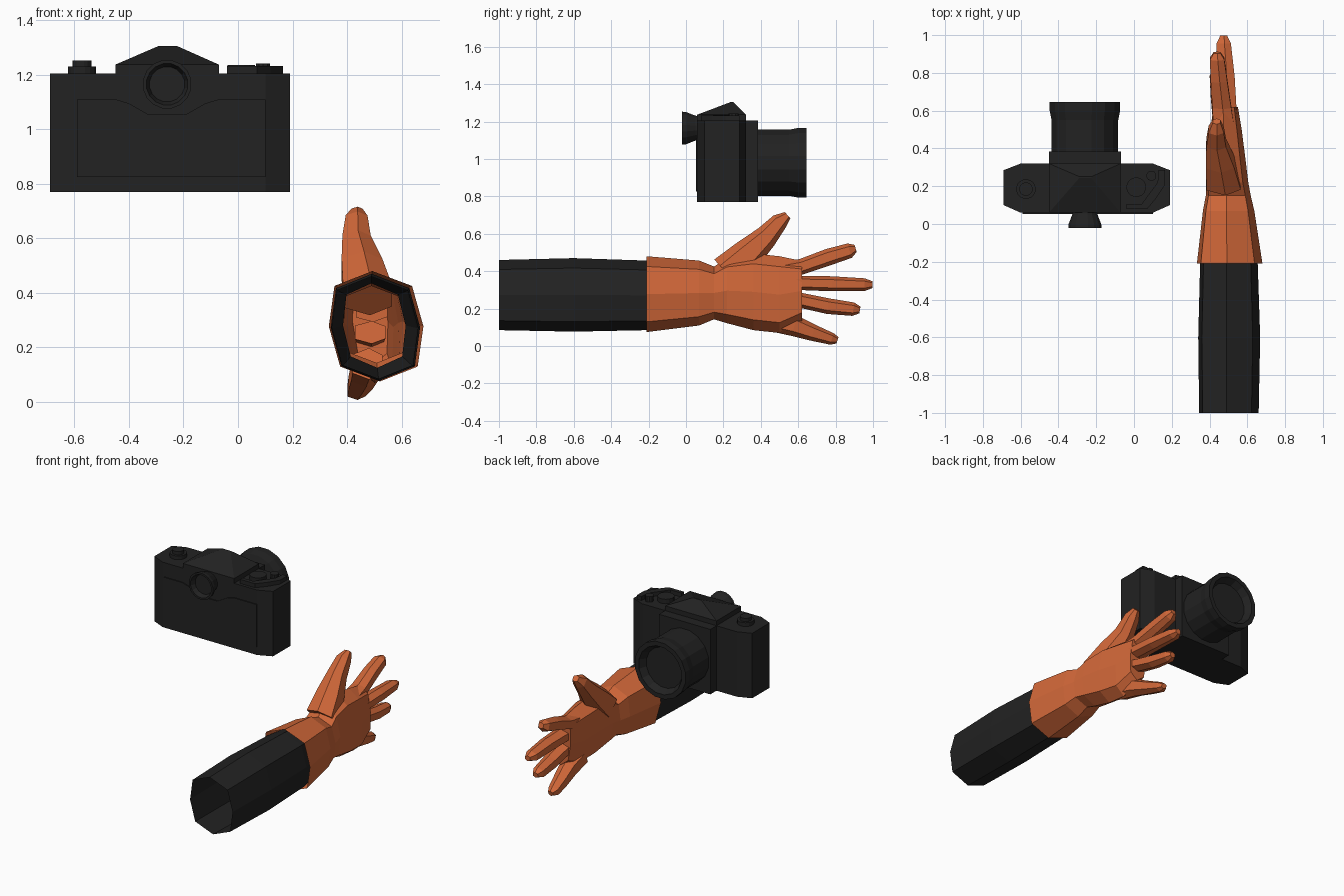
import bpy, bmesh, math
from mathutils import Vector


def material(name, rgb):
    m = bpy.data.materials.new(name)
    m.diffuse_color = (*rgb, 1)
    return m


BLACK = material("soft black", (0.016, 0.016, 0.016))
ORANGE = material("glove orange", (0.63, 0.135, 0.04))


def loft(name, rings, mat, cap_start=True, cap_end=True):
    """Skin a list of equal-length point rings."""
    bm = bmesh.new()
    vs = [[bm.verts.new(p) for p in r] for r in rings]
    n = len(rings[0])
    for a, b in zip(vs, vs[1:]):
        for i in range(n):
            j = (i + 1) % n
            bm.faces.new((a[i], a[j], b[j], b[i]))
    if cap_start:
        bm.faces.new(vs[0][::-1])
    if cap_end:
        bm.faces.new(vs[-1])
    bmesh.ops.recalc_face_normals(bm, faces=bm.faces)
    me = bpy.data.meshes.new(name)
    bm.to_mesh(me)
    bm.free()
    me.materials.append(mat)
    ob = bpy.data.objects.new(name, me)
    bpy.context.collection.objects.link(ob)
    return ob


def lathe(name, center, axis, profile, sides=16):
    """Turn (position along axis, radius) pairs round the y or z axis."""
    cx, cy, cz = center
    rings = []
    for h, r in profile:
        ring = []
        for i in range(sides):
            a = 2 * math.pi * (i + 0.5) / sides
            u, v = r * math.cos(a), r * math.sin(a)
            ring.append((cx + u, h, cz + v) if axis == 'y' else (cx + u, cy + v, h))
        rings.append(ring)
    return loft(name, rings, BLACK)


def slab(name, outline, z0, z1):
    return loft(name, [[(x, y, z) for x, y in outline] for z in (z0, z1)], BLACK)


def rect(x0, x1, y0, y1):
    return [(x0, y0), (x1, y0), (x1, y1), (x0, y1)]


# ---------- camera ----------
CX = -0.25
half = [(0.35, 0.06), (0.44, 0.10), (0.44, 0.285), (0.35, 0.32)]
outline = [(CX + x, y) for x, y in half] + [(CX - x, y) for x, y in reversed(half)]
slab("camera_body", outline, 0.77, 1.205)
slab("lens_mount", rect(-0.45, -0.07, 0.31, 0.385), 0.77, 1.205)

# viewfinder hump: short walls below a hipped roof
hump = rect(-0.45, -0.07, 0.06, 0.32)
loft("viewfinder_hump", [
    [(x, y, 1.20) for x, y in hump],
    [(x, y, 1.237) for x, y in hump],
    [(x, y, 1.306) for x, y in rect(-0.29, -0.225, 0.243, 0.251)]], BLACK)

# back door plate, dipping below the eyepiece
door = [(-0.59, 0.825), (0.10, 0.825), (0.10, 1.11), (-0.07, 1.11), (-0.12, 1.095),
        (-0.19, 1.055), (-0.33, 1.055), (-0.40, 1.095), (-0.45, 1.11), (-0.59, 1.11)]
loft("back_door", [[(x, y, z) for x, z in door] for y in (0.054, 0.062)], BLACK)

# turned parts
lathe("lens", (-0.26, 0, 0.98), 'y',
      [(0.38, 0.18), (0.55, 0.18), (0.60, 0.19), (0.645, 0.19),
       (0.645, 0.16), (0.60, 0.135)])
lathe("eyepiece", (-0.26, 0, 1.165), 'y',
      [(0.07, 0.065), (0.05, 0.068), (0.0, 0.088), (-0.022, 0.09),
       (-0.022, 0.077), (0.01, 0.065)])
lathe("rewind_knob", (-0.572, 0.185, 0), 'z',
      [(1.20, 0.052), (1.23, 0.052), (1.23, 0.036), (1.252, 0.036)])
lathe("shutter_dial", (0.012, 0.195, 0), 'z', [(1.20, 0.052), (1.235, 0.052)])
lathe("shutter_button", (0.092, 0.255, 0), 'z', [(1.20, 0.027), (1.242, 0.027)], 10)
slab("winding_lever", [(-0.04, 0.08), (0.07, 0.08), (0.12, 0.14), (0.165, 0.21),
                       (0.165, 0.285), (0.13, 0.285), (0.125, 0.22), (0.08, 0.16),
                       (0.04, 0.105), (-0.04, 0.105)], 1.20, 1.232)


# ---------- arm ----------
def octagon(y, x0, x1, z0, z1, dx=0.82, dz=0.73):
    cx, cz, a, b = (x0 + x1) / 2, (z0 + z1) / 2, (x1 - x0) / 2, (z1 - z0) / 2
    unit = [(1, 0), (dx, dz), (0, 1), (-dx, dz), (-1, 0), (-dx, -dz), (0, -1), (dx, -dz)]
    return [(cx + a * u - 0.07 * b * v, y, cz + b * v) for u, v in unit]


# open sleeve, tucked inside the glove cuff
loft("sleeve", [octagon(-1.0, 0.345, 0.66, 0.085, 0.46),
                octagon(-0.6, 0.34, 0.668, 0.077, 0.47),
                octagon(-0.21, 0.35, 0.655, 0.085, 0.457),
                octagon(0.06, 0.385, 0.615, 0.125, 0.435)], BLACK, False, False)

# cuff, wrist and palm
loft("glove_palm", [octagon(-0.21, 0.333, 0.68, 0.075, 0.48),
                    octagon(0.07, 0.365, 0.637, 0.11, 0.457),
                    octagon(0.15, 0.38, 0.618, 0.143, 0.425),
                    octagon(0.22, 0.38, 0.605, 0.122, 0.47),
                    octagon(0.36, 0.39, 0.588, 0.085, 0.495),
                    octagon(0.50, 0.405, 0.57, 0.07, 0.48),
                    octagon(0.62, 0.42, 0.55, 0.135, 0.455)], ORANGE, False, True)


def finger(name, sections):
    """Six-sided finger from (x, y, z, half width, half thickness) sections."""
    first, last = sections[0], sections[-1]
    d = Vector((0, last[1] - first[1], last[2] - first[2])).normalized()
    side = Vector((0, -d.z, d.y))
    rings = []
    for x, y, z, w, t in sections:
        ring = []
        for u, v in ((1, 0.1), (0.55, 1), (-0.55, 1), (-1, 0.1), (-0.6, -1), (0.6, -1)):
            ring.append(Vector((x + t * v, y, z)) + side * (w * u))
        rings.append(ring)
    loft(name, rings, ORANGE)


finger("thumb", [(0.475, 0.22, 0.39, 0.10, 0.09), (0.455, 0.33, 0.49, 0.085, 0.075),
                 (0.435, 0.43, 0.585, 0.062, 0.052), (0.435, 0.50, 0.665, 0.046, 0.04),
                 (0.437, 0.543, 0.70, 0.022, 0.02)])
finger("index_finger", [(0.475, 0.52, 0.405, 0.045, 0.055), (0.465, 0.62, 0.425, 0.042, 0.05),
                        (0.45, 0.76, 0.475, 0.045, 0.044), (0.44, 0.875, 0.51, 0.04, 0.038),
                        (0.44, 0.907, 0.522, 0.02, 0.018)])
finger("middle_finger", [(0.49, 0.52, 0.335, 0.042, 0.058), (0.49, 0.62, 0.337, 0.038, 0.052),
                         (0.487, 0.78, 0.333, 0.04, 0.046), (0.475, 0.955, 0.328, 0.034, 0.038),
                         (0.475, 0.998, 0.328, 0.018, 0.018)])
finger("ring_finger", [(0.485, 0.52, 0.255, 0.042, 0.056), (0.485, 0.62, 0.243, 0.04, 0.05),
                       (0.477, 0.76, 0.213, 0.042, 0.044), (0.465, 0.895, 0.197, 0.036, 0.036),
                       (0.465, 0.93, 0.193, 0.018, 0.018)])
finger("little_finger", [(0.475, 0.45, 0.14, 0.06, 0.055), (0.465, 0.58, 0.108, 0.056, 0.05),
                         (0.45, 0.68, 0.071, 0.044, 0.044), (0.435, 0.78, 0.038, 0.032, 0.034),
                         (0.435, 0.81, 0.031, 0.018, 0.018)])
